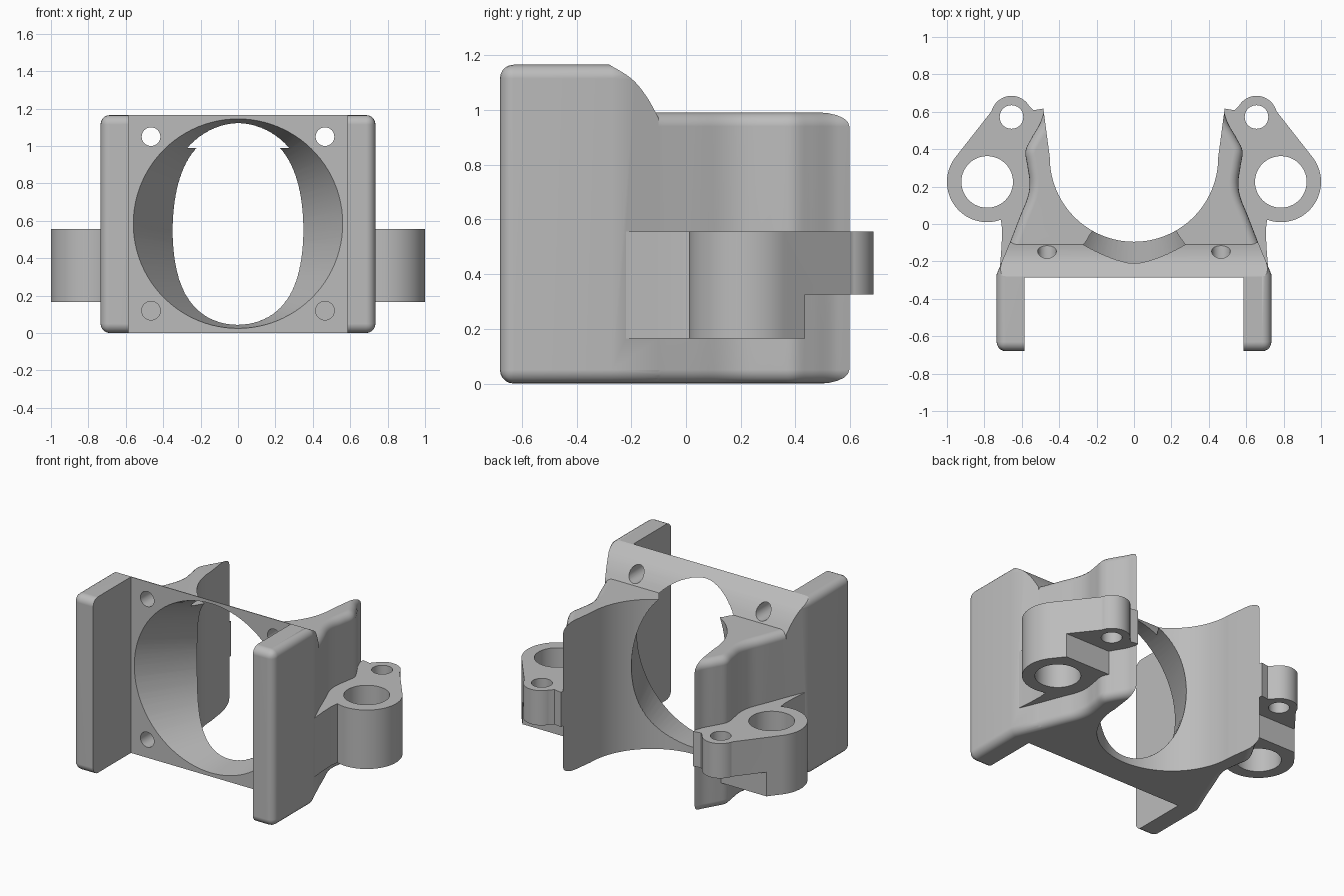
import bpy, bmesh, math
from mathutils import Matrix, Vector

cube = bpy.data.objects.get("Cube")
if cube:
    bpy.data.objects.remove(cube, do_unlink=True)

grey = bpy.data.materials.new("plain grey")
grey.use_nodes = True
COLOUR = (0.5, 0.5, 0.5, 1)
grey.diffuse_color = COLOUR
for node in grey.node_tree.nodes:
    if node.type == 'BSDF_PRINCIPLED':
        node.inputs["Base Color"].default_value = COLOUR


def to_object(name, bm):
    bmesh.ops.recalc_face_normals(bm, faces=bm.faces)
    mesh = bpy.data.meshes.new(name)
    bm.to_mesh(mesh)
    bm.free()
    mesh.materials.append(grey)
    obj = bpy.data.objects.new(name, mesh)
    bpy.context.collection.objects.link(obj)
    return obj


def loft(name, ring_a, ring_b, edit=None):
    """Closed solid between two matching rings of points."""
    bm = bmesh.new()
    a = [bm.verts.new(p) for p in ring_a]
    b = [bm.verts.new(p) for p in ring_b]
    bm.faces.new(a)
    bm.faces.new(b)
    for i in range(len(a)):
        j = (i + 1) % len(a)
        bm.faces.new((a[i], a[j], b[j], b[i]))
    bmesh.ops.recalc_face_normals(bm, faces=bm.faces)
    if edit:
        edit(bm)
    return to_object(name, bm)


def prism(name, pts, z0, z1, edit=None):
    return loft(name, [(x, y, z0) for x, y in pts], [(x, y, z1) for x, y in pts], edit)


def box(name, lo, hi):
    pts = [(lo[0], lo[1]), (hi[0], lo[1]), (hi[0], hi[1]), (lo[0], hi[1])]
    return prism(name, pts, lo[2], hi[2])


def arc(cx, cy, r, start, end, n):
    angles = [math.radians(start + (end - start) * i / n) for i in range(n + 1)]
    return [(cx + r * math.cos(t), cy + r * math.sin(t)) for t in angles]


def smooth_path(pts, n=5):
    """Smooth curve through the given points."""
    p = [Vector(q) for q in [pts[0]] + pts + [pts[-1]]]
    out = []
    for i in range(1, len(p) - 2):
        for k in range(n):
            t = k / n
            m0, m1 = (p[i + 1] - p[i - 1]) / 2, (p[i + 2] - p[i]) / 2
            out.append(p[i] * (2*t**3 - 3*t**2 + 1) + m0 * (t**3 - 2*t**2 + t)
                       + p[i + 1] * (3*t**2 - 2*t**3) + m1 * (t**3 - t**2))
    return [tuple(q) for q in out] + [pts[-1]]


def boolean(target, tool, operation='DIFFERENCE'):
    mod = target.modifiers.new("cut", 'BOOLEAN')
    mod.operation = operation
    mod.solver = 'EXACT'
    mod.object = tool
    bpy.context.view_layer.objects.active = target
    bpy.ops.object.modifier_apply(modifier=mod.name)
    bpy.data.objects.remove(tool, do_unlink=True)


def round_rim(bm):
    """Round the top and bottom rims and the front uprights."""
    rim = [e for e in bm.edges
           if abs(e.verts[0].co.z - e.verts[1].co.z) < 0.01
           or max(v.co.y for v in e.verts) < -0.6]
    bmesh.ops.bevel(bm, geom=rim, offset=0.05, offset_type='OFFSET', segments=5,
                    profile=0.5, affect='EDGES', clamp_overlap=False)


# Plan outline shared by the tall front and the lower rear
side = [(0.735, -0.68), (0.735, -0.27)] + smooth_path(
    [(0.66, -0.09), (0.61, 0.04), (0.57, 0.14), (0.558, 0.22), (0.57, 0.31),
     (0.58, 0.39), (0.548, 0.46), (0.507, 0.53), (0.488, 0.58), (0.46, 0.66)])
outline = side + [(-x, y) for x, y in reversed(side)]
body = prism("fan_duct_mount", outline, 0, 1.165, round_rim)
rear = prism("rear_body", outline, 0, 0.99, round_rim)

# Sloped back of the tall front
slope = smooth_path([(-0.28, 1.165), (-0.2, 1.115), (-0.145, 1.05), (-0.1, 0.97)])
slope = [(-0.28, 1.4)] + slope + [(-0.1, -0.2), (1, -0.2), (1, 1.4)]
boolean(body, loft("slope_cutter", [(-1, y, z) for y, z in slope],
                   [(1, y, z) for y, z in slope]))
boolean(rear, box("rear_trim", (-1, -1, -0.2), (1, -0.12, 1.4)))
boolean(body, rear, 'UNION')

# Side brackets with stepped undersides and two bores each
for s in (1, -1):
    pts = [(0.56, -0.2), (0.716, -0.22), (0.708, -0.12), (0.705, -0.03)]
    pts += arc(0.785, 0.225, 0.215, -110, 39, 32)
    pts += arc(0.655, 0.575, 0.11, 15, 150, 24)
    pts += [(0.537, 0.608), (0.484, 0.617), (0.46, 0.4), (0.5, 0.1)]
    bracket = prism("bracket", [(s * x, y) for x, y in pts], 0.165, 0.555)
    boolean(bracket, box("step_cutter", (-2, 0.435, 0), (2, 1, 0.325)))
    for x, y, r in ((0.785, 0.225, 0.138), (0.655, 0.572, 0.063)):
        boolean(bracket, prism("bore_cutter", arc(s * x, y, r, 0, 352.5, 47), 0, 1))
    boolean(body, bracket, 'UNION')

# Channel between the two front plates
boolean(body, box("channel_cutter", (-0.585, -1, -0.2), (0.585, -0.285, 1.4)))

# Upright rounded cavity, open at the back
cavity = arc(0, 0.355, 0.45, 180, 360, 64) + [(0.485, 0.62), (0.51, 0.85),
                                             (-0.51, 0.85), (-0.485, 0.62)]
boolean(body, prism("cavity_cutter", cavity, -0.2, 1.4))


# Duct narrowing from the round inlet to the cavity
def duct_ring(y):
    d = y + 0.285
    a, b, zc = 0.56 - 0.59 * d, 0.56 - 0.2 * d, 0.585 - 0.1 * d
    return [(a * x, y, zc + b * z) for x, z in arc(0, 0, 1, 0, 356.25, 95)]


boolean(body, loft("duct_cutter", duct_ring(-0.32), duct_ring(0.22)))

# Screw holes in the front wall
for x in (-0.465, 0.465):
    for z, end in ((1.05, 0.0), (0.12, -0.1)):
        ring = arc(x, z, 0.05, 0, 348.75, 31)
        boolean(body, loft("screw_cutter", [(u, -0.4, w) for u, w in ring],
                           [(u, end, w) for u, w in ring]))

# Smooth shading with crisp edges
bpy.ops.object.select_all(action='DESELECT')
body.select_set(True)
bpy.context.view_layer.objects.active = body
bpy.ops.object.shade_smooth_by_angle(angle=math.radians(30))
weighted = body.modifiers.new("even_normals", 'WEIGHTED_NORMAL')
weighted.keep_sharp = True
